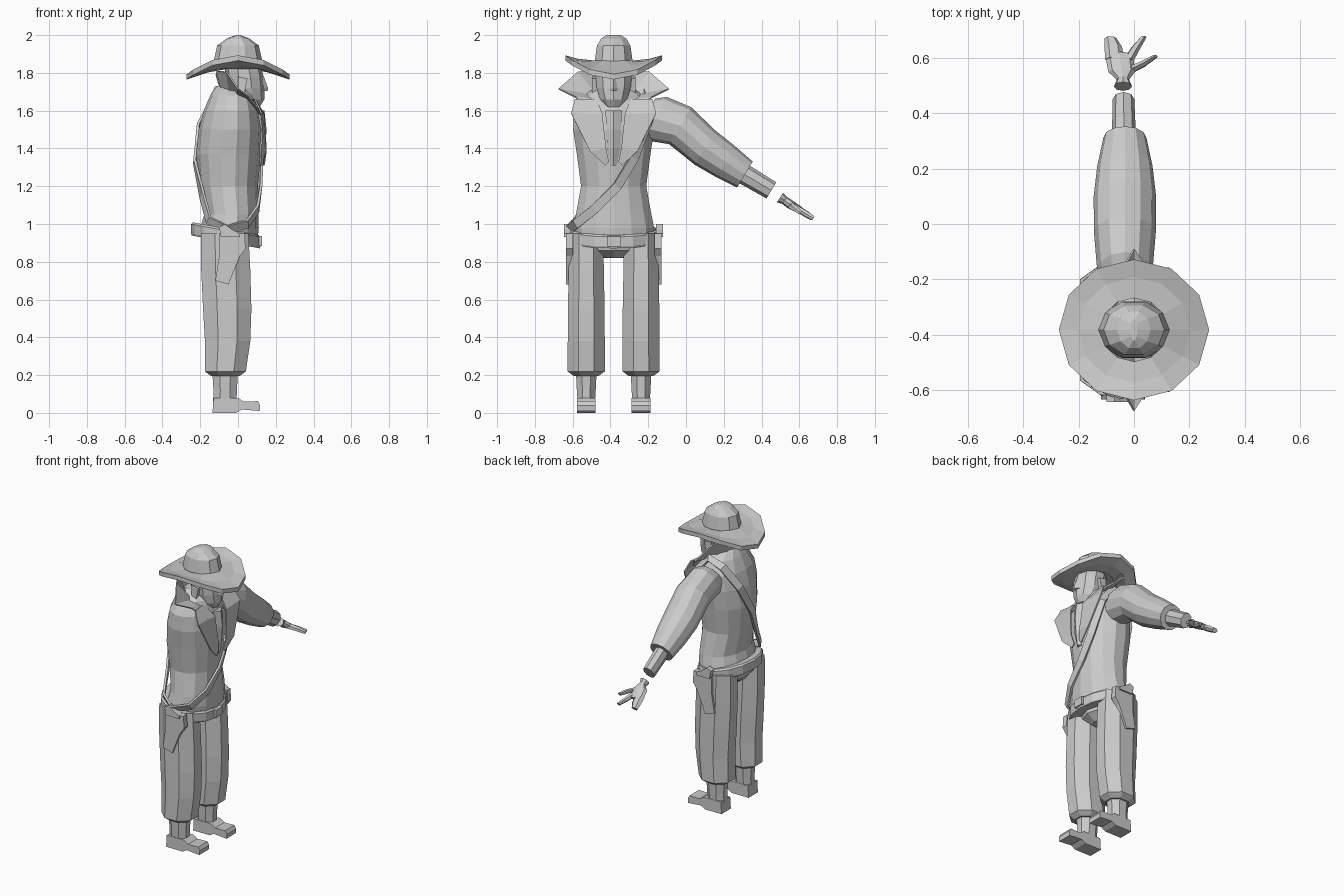
import bpy, bmesh, math
from mathutils import Vector as V

CY = -0.383          # body centre line (figure looks along +x, arm reaches along +y)
grey = bpy.data.materials.new("plain grey")
grey.diffuse_color = (0.6, 0.6, 0.6, 1)


def finish(name, bm, thick=0):
    bmesh.ops.recalc_face_normals(bm, faces=bm.faces)
    me = bpy.data.meshes.new(name)
    bm.to_mesh(me)
    bm.free()
    ob = bpy.data.objects.new(name, me)
    bpy.context.collection.objects.link(ob)
    me.materials.append(grey)
    if thick:
        m = ob.modifiers.new("thickness", 'SOLIDIFY')
        m.thickness, m.offset = thick, 0
    return ob


def loft(name, rings, n=8, flat=False):
    """Skin a list of (centre, u, v) rings; flat puts polygon sides on the axes."""
    bm = bmesh.new()
    k = 1 / math.cos(math.pi / n) if flat else 1
    loops = []
    for c, u, v in rings:
        angs = [(i + 0.5 * flat) * math.tau / n for i in range(n)]
        loops.append([bm.verts.new(V(c) + V(u) * k * math.cos(a) + V(v) * k * math.sin(a)) for a in angs])
    for a, b in zip(loops, loops[1:]):
        for i in range(n):
            bm.faces.new((a[i], a[(i + 1) % n], b[(i + 1) % n], b[i]))
    bm.faces.new(loops[0])
    bm.faces.new(loops[-1])
    return finish(name, bm)


def column(name, rows, n=8, flat=False, dy=0):
    """Upright loft from rows of (z, x centre, x radius, y radius)."""
    return loft(name, [((x, CY + dy, z), (rx, 0, 0), (0, ry, 0)) for z, x, rx, ry in rows], n, flat)


def limb(name, rows, d, n=10, flat=False):
    """Loft whose rings stand square to direction d in the yz plane: (x, y, z, x radius, other radius)."""
    up = V((0, -d[1], d[0])).normalized()
    return loft(name, [((x, y, z), (rx, 0, 0), up * rv) for x, y, z, rx, rv in rows], n, flat)


def prism(name, pts, y0, y1):
    """Extrude an xz outline from y0 to y1 (relative to the body centre)."""
    bm = bmesh.new()
    a = [bm.verts.new((x, CY + y0, z)) for x, z in pts]
    b = [bm.verts.new((x, CY + y1, z)) for x, z in pts]
    n = len(pts)
    bm.faces.new(a)
    bm.faces.new(b)
    for i in range(n):
        bm.faces.new((a[i], a[(i + 1) % n], b[(i + 1) % n], b[i]))
    return finish(name, bm)


def ribbon(name, left, right, thick, closed=False):
    bm = bmesh.new()
    a = [bm.verts.new(p) for p in left]
    b = [bm.verts.new(p) for p in right]
    n = len(a)
    for i in range(n if closed else n - 1):
        j = (i + 1) % n
        bm.faces.new((a[i], a[j], b[j], b[i]))
    return finish(name, bm, thick)


# Hat: saddle-shaped brim and dented crown
bm = bmesh.new()
loops = []
for r, z, bend, t in ((.45, 1.845, 0, .02), (.75, 1.835, .025, .015), (1, 1.83, .05, .013),
                      (1, 1.83, .05, -.015), (.75, 1.83, .025, -.018), (.45, 1.835, 0, -.015)):
    loops.append([bm.verts.new((.272 * r * math.cos(a), CY + .255 * r * math.sin(a),
                                z + t - bend * math.cos(2 * a)))
                  for a in (i * math.tau / 12 for i in range(12))])
for a, b in zip(loops, loops[1:] + loops[:1]):
    for i in range(12):
        bm.faces.new((a[i], a[(i + 1) % 12], b[(i + 1) % 12], b[i]))
finish("hat_brim", bm)
column("hat_crown", [(1.83, 0, .135, .108), (1.865, 0, .128, .105), (1.945, 0, .11, .093),
                     (1.982, 0, .06, .07), (2.0, 0, .012, .04)], 10)

# Head, neck and nose
column("head", [(1.62, .07, .045, .045), (1.66, .055, .085, .075), (1.72, .04, .1, .095),
                (1.78, .035, .1, .1), (1.86, .02, .095, .095)], 10)
column("neck", [(1.5, .02, .07, .07), (1.69, .03, .06, .065)], 8)
column("nose", [(1.705, .135, .022, .022), (1.72, .137, .022, .02), (1.78, .125, .012, .012)], 4)

# Jacket body
column("jacket", [(.88, -.045, .145, .21), (.98, -.045, .155, .22), (1.05, -.035, .143, .205),
                  (1.2, -.05, .155, .177), (1.37, -.05, .172, .2), (1.5, -.04, .168, .22),
                  (1.6, -.035, .147, .215), (1.68, -.03, .117, .165), (1.73, -.03, .09, .09)], 14)
column("neckerchief", [(1.6, .095, .045, .05), (1.5, .105, .046, .045), (1.4, .105, .04, .04),
                       (1.31, .105, .028, .018)], 6)

# Arm: sleeve, forearm and open hand
D = (.86, -.52)
limb("sleeve", [(-.033, -.22, 1.57, .09, .11), (-.033, -.17, 1.56, .1, .132), (-.033, -.03, 1.52, .112, .114),
                (-.033, .1, 1.405, .113, .106), (-.033, .21, 1.33, .1, .096),
                (-.033, .312, 1.262, .078, .08)], D, 12)
limb("forearm", [(-.036, .28, 1.28, .045, .055), (-.038, .452, 1.178, .039, .05)], D, 8)
H = (.84, -.54)
limb("palm", [(-.04, .498, 1.14, .033, .03), (-.04, .522, 1.125, .022, .022), (-.045, .55, 1.105, .048, .024),
              (-.052, .6, 1.075, .05, .02), (-.058, .615, 1.065, .044, .016)], H, 8)
for name, rows in (
        ("fingers", [(-.07, .595, 1.078, .034, .02), (-.075, .64, 1.05, .032, .02), (-.085, .672, 1.03, .022, .015)]),
        ("index_finger", [(-.022, .59, 1.08, .02, .018), (.008, .64, 1.052, .017, .016), (.034, .675, 1.03, .011, .013)]),
        ("thumb", [(-.03, .55, 1.1, .03, .02), (.03, .578, 1.083, .02, .018), (.076, .606, 1.06, .01, .013)])):
    limb(name, rows, H, 6)

# Belt, tilted down toward the front, with buckle
loft("belt", [((-.065, CY, z), (.18 * s, 0, -.034), (0, .232 * s, 0))
              for z, s in ((.905, 1.0), (.915, 1.02), (.965, 1.02), (.975, .97))], 14)
prism("belt_buckle", [(.1, .885), (.128, .882), (.128, .935), (.1, .94)], -.035, .035)

# Trousers, boots, holsters and collar halves, repeated on both sides
column("trouser_seat", [(.82, -.065, .06, .05), (.86, -.065, .115, .15), (.95, -.06, .13, .2)], 8)
for s, side in ((-1, "right"), (1, "left")):
    column(side + "_trouser_leg", [(.95, -.07, .125, .09), (.76, -.065, .13, .093), (.55, -.057, .128, .097),
                                   (.38, -.055, .12, .098), (.22, -.067, .109, .099), (.195, -.067, .075, .065)],
           8, True, s * .145)
    column(side + "_boot_shaft", [(.22, -.068, .068, .055), (.12, -.068, .062, .05), (.04, -.07, .062, .045)],
           8, True, s * .145)
    prism(side + "_boot_foot", [(-.135, 0), (-.13, .08), (0, .08), (.03, .06), (.105, .062), (.118, .04),
                                (.115, .01), (.02, .018), (-.01, 0)], s * .145 - .05, s * .145 + .05)
    prism(side + "_holster", [(-.1, .93), (-.1, .95), (.035, .95), (.04, .87), (.01, .83), (-.05, .68),
                              (-.12, .70), (-.1, .83)], s * .215, s * .252)
    prism(side + "_pistol_grip", [(-.09, .93), (-.1, .985), (-.07, 1.0), (-.03, .97), (.01, .95), (.01, .93)],
          s * .225, s * .262)
    prism(side + "_ear", [(.0, 1.7), (.03, 1.67), (.05, 1.77), (.0, 1.78)], s * .085, s * .115)

    # flaring collar, then the lapel running down the chest
    def at(pts):
        return [(x, CY + s * y, z) for x, y, z in pts]
    ribbon(side + "_collar",
           at([(-.115, 0, 1.79), (-.11, .1, 1.81), (-.06, .19, 1.805), (0, .292, 1.715), (.06, .2, 1.67), (.13, .13, 1.59)]),
           at([(-.085, 0, 1.69), (-.08, .06, 1.69), (-.045, .1, 1.69), (.0, .11, 1.68), (.05, .1, 1.66), (.12, .065, 1.58)]),
           .008)
    ribbon(side + "_lapel",
           at([(.09, .205, 1.66), (.125, .225, 1.585), (.148, .125, 1.385), (.137, .045, 1.31)]),
           at([(.07, .09, 1.66), (.135, .06, 1.585), (.148, .04, 1.4), (.135, .025, 1.33)]), .008)

# Shoulder strap looping from left shoulder to right hip
path = [V((x, CY + y, z)) for x, y, z in (
    (-.02, .17, 1.70), (.095, .19, 1.56), (.115, .11, 1.35), (.118, .02, 1.2), (.105, -.1, 1.08),
    (.05, -.2, 1.0), (-.06, -.235, .97), (-.155, -.19, 1.02), (-.19, -.1, 1.15), (-.23, 0, 1.33),
    (-.205, .1, 1.52), (-.125, .165, 1.66))]
left, right = [], []
for i, p in enumerate(path):
    t = path[(i + 1) % len(path)] - path[i - 1]
    n = p - V((-.05, CY, 1.3))
    n.z *= .4
    w = t.cross(n).normalized() * .024
    left.append(p + w)
    right.append(p - w)
ribbon("shoulder_strap", left, right, .014, True)
